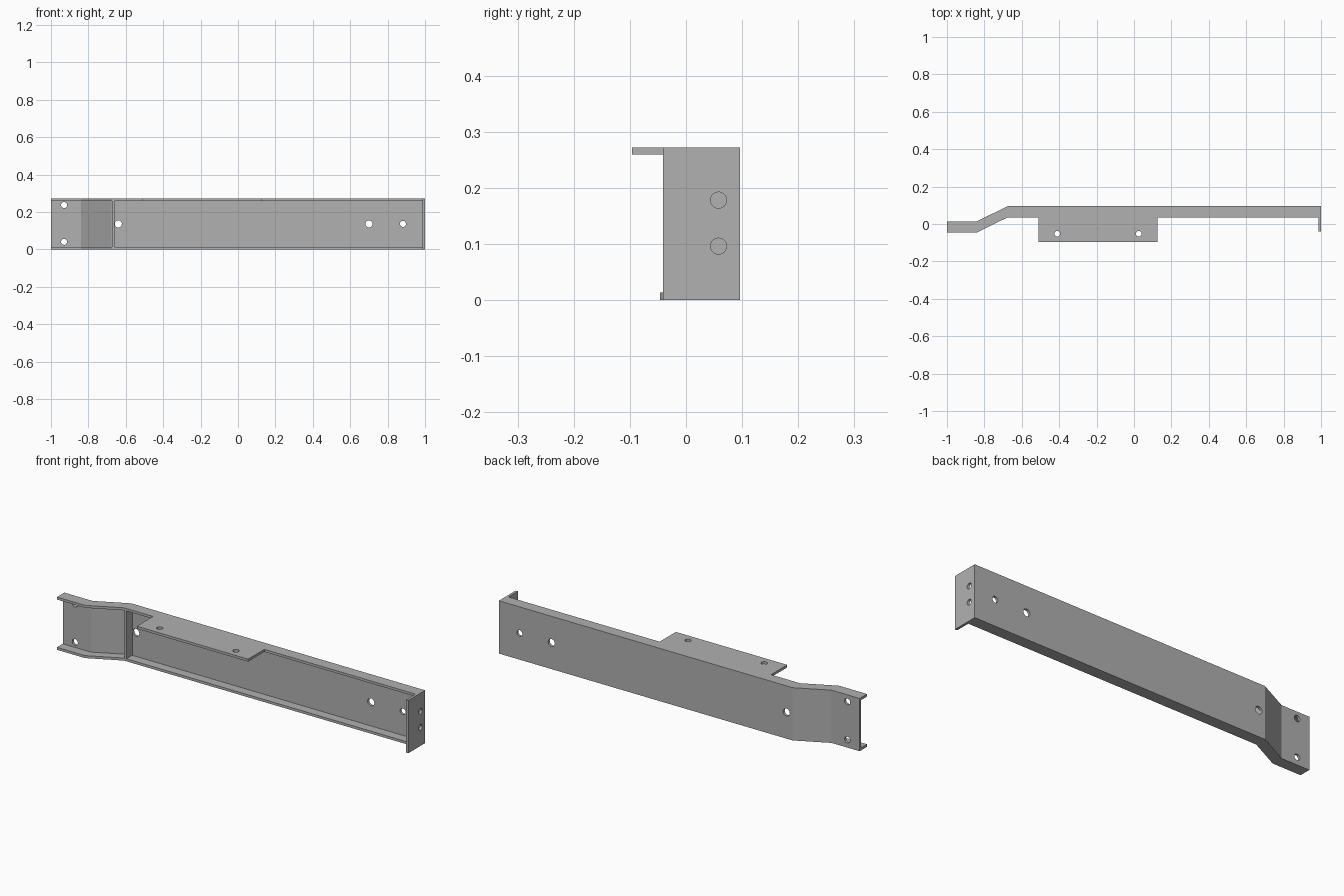
import bpy, bmesh
from math import pi
from mathutils import Matrix

cube = bpy.data.objects.get("Cube")
if cube:
    bpy.data.objects.remove(cube, do_unlink=True)

steel = bpy.data.materials.new("grey_steel")
steel.use_nodes = True
GREY = (0.44, 0.44, 0.44, 1)
steel.diffuse_color = GREY
steel.node_tree.nodes["Principled BSDF"].inputs["Base Color"].default_value = GREY

H = 0.272      # beam height
T = 0.013      # plate thickness
DEPTH = 0.06   # flange depth
BACK = [(-1, 0.014), (-0.84, 0.014), (-0.675, 0.096), (1 - T, 0.096)]
ROT = {"x": Matrix.Rotation(pi / 2, 4, "Y"),
       "y": Matrix.Rotation(pi / 2, 4, "X"),
       "z": Matrix.Identity(4)}


def make_object(name, bm):
    mesh = bpy.data.meshes.new(name)
    bmesh.ops.recalc_face_normals(bm, faces=bm.faces)
    bm.to_mesh(mesh)
    bm.free()
    mesh.materials.append(steel)
    obj = bpy.data.objects.new(name, mesh)
    bpy.context.collection.objects.link(obj)
    return obj


def plate(name, outline, z0, z1, holes=(), axis="z"):
    """Extrude a plan outline upwards and drill (centre, radius) holes along an axis."""
    bm = bmesh.new()
    face = bm.faces.new([bm.verts.new((x, y, z0)) for x, y in outline])
    ext = bmesh.ops.extrude_face_region(bm, geom=[face])
    verts = [v for v in ext["geom"] if isinstance(v, bmesh.types.BMVert)]
    bmesh.ops.translate(bm, verts=verts, vec=(0, 0, z1 - z0))
    obj = make_object(name, bm)
    if holes:
        bm = bmesh.new()
        for centre, radius in holes:
            bmesh.ops.create_cone(bm, cap_ends=True, segments=32, radius1=radius,
                                  radius2=radius, depth=0.1,
                                  matrix=Matrix.Translation(centre) @ ROT[axis])
        cutter = make_object("hole_cutter", bm)
        cutter.hide_render = True
        mod = obj.modifiers.new("holes", "BOOLEAN")
        mod.operation = "DIFFERENCE"
        mod.solver = "EXACT"
        mod.object = cutter
        bpy.context.view_layer.objects.active = obj
        bpy.ops.object.modifier_apply(modifier=mod.name)
        bpy.data.objects.remove(cutter, do_unlink=True)
    bpy.ops.object.select_all(action="DESELECT")
    obj.select_set(True)
    bpy.context.view_layer.objects.active = obj
    bpy.ops.object.shade_smooth_by_angle(angle=pi / 9)
    return obj


def rect(x0, x1, y0, y1):
    return [(x0, y0), (x1, y0), (x1, y1), (x0, y1)]


def offset(depth):
    return [(x, y - depth) for x, y in BACK]


# Cranked web with bolt holes
mid = H / 2
plate("web", BACK + offset(T)[::-1], T, H - T,
      [((-0.93, 0, 0.04), 0.016), ((-0.93, 0, 0.237), 0.016),
       ((-0.64, 0.09, mid), 0.019), ((0.7, 0.09, mid), 0.019),
       ((0.882, 0.09, mid), 0.016)], "y")

# Bottom flange, and top flange with its mounting tab
front = offset(DEPTH)
plate("bottom_flange", BACK + front[::-1], 0, T)
edge = front[-1][1]
tab = [(0.125, edge), (0.125, -0.096), (-0.51, -0.096), (-0.51, edge)]
plate("top_flange", BACK + [front[-1]] + tab + front[-2::-1], H - T, H,
      [((x, -0.052, H), 0.015) for x in (-0.41, 0.025)])

# Stiffener rib beside the bend
plate("stiffener_rib", rect(-0.673, -0.661, edge, 0.096 - T), T, H - T)

# End plate
plate("end_plate", rect(1 - T, 1, -0.041, 0.096), 0, H,
      [((1, 0.058, z), 0.0143) for z in (0.096, 0.178)], "x")
